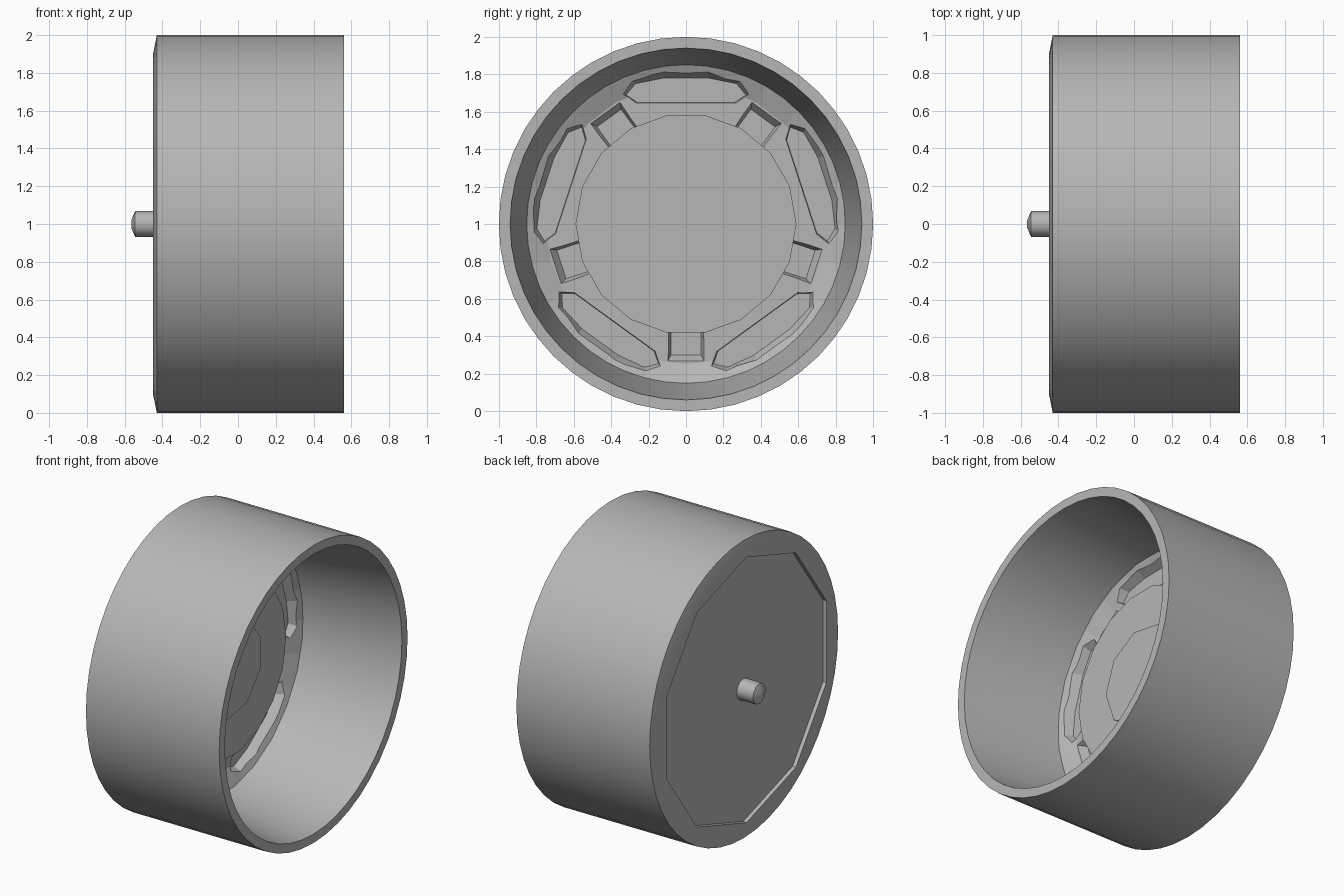
import bpy, bmesh, math

old = bpy.data.objects.get("Cube")
if old:
    bpy.data.objects.remove(old, do_unlink=True)

COLOUR = (0.47, 0.47, 0.47, 1)
grey = bpy.data.materials.new("mid_grey")
grey.use_nodes = True
grey.diffuse_color = COLOUR
grey.node_tree.nodes["Principled BSDF"].inputs["Base Color"].default_value = COLOUR

AXIS_Z = 1.0
SPOKES = 5


def finish(name, bm):
    bmesh.ops.recalc_face_normals(bm, faces=bm.faces)
    mesh = bpy.data.meshes.new(name)
    bm.to_mesh(mesh)
    bm.free()
    obj = bpy.data.objects.new(name, mesh)
    obj.location.z = AXIS_Z
    obj.data.materials.append(grey)
    bpy.context.collection.objects.link(obj)
    return obj


def activate(obj):
    bpy.ops.object.select_all(action="DESELECT")
    obj.select_set(True)
    bpy.context.view_layer.objects.active = obj


def turned(name, profile, sides, start=0.0):
    """Turn an (x, radius) profile about the x axis and cap both ends."""
    bm = bmesh.new()
    rings = []
    for x, r in profile:
        ring = []
        for i in range(sides):
            t = start + math.tau * i / sides
            ring.append(bm.verts.new((x, r * math.cos(t), r * math.sin(t))))
        rings.append(ring)
    for a, b in zip(rings, rings[1:]):
        for i in range(sides):
            j = (i + 1) % sides
            bm.faces.new((a[i], a[j], b[j], b[i]))
    bm.faces.new(rings[0])
    bm.faces.new(rings[-1])
    return finish(name, bm)


def pocket_cutter(name, low, high, x_low, x_high, first_angle):
    """Repeat a flared prism around the axis; outlines are (radial, sideways)."""
    bm = bmesh.new()
    for k in range(SPOKES):
        t = first_angle + math.tau * k / SPOKES
        c, s = math.cos(t), math.sin(t)
        rings = [[bm.verts.new((x, u * c - v * s, u * s + v * c)) for u, v in outline]
                 for x, outline in ((x_low, low), (x_high, high))]
        n = len(low)
        for i in range(n):
            j = (i + 1) % n
            bm.faces.new((rings[0][i], rings[0][j], rings[1][j], rings[1][i]))
        bm.faces.new(rings[0])
        bm.faces.new(rings[1])
    return finish(name, bm)


def cut(target, cutter):
    cutter.hide_render = True
    mod = target.modifiers.new("cut", "BOOLEAN")
    mod.operation = "DIFFERENCE"
    mod.solver = "EXACT"
    mod.object = cutter
    activate(target)
    bpy.ops.object.modifier_apply(modifier=mod.name)
    bpy.data.objects.remove(cutter, do_unlink=True)


def mirrored(half):
    return half + [(u, -v) for u, v in reversed(half)]


# Drum with a tapered inner wall, a back bevel and a ten-sided back recess
shell = turned("drum_shell", [(-0.45, 0.9), (-0.43, 1.0), (0.56, 1.0), (0.56, 0.94),
                              (-0.12, 0.85), (-0.28, 0.82)], 48)
cut(shell, turned("recess_cutter", [(-0.6, 0.9), (-0.425, 0.89)], 10, math.radians(18)))
activate(shell)
bpy.ops.object.shade_smooth_by_angle(angle=math.radians(25))

# Inner dish with a sloped outer ring
dish = turned("inner_dish", [(-0.32, 0.81), (-0.14, 0.85), (-0.11, 0.86), (-0.16, 0.75)], 24)

# Five slots around the hub
slots = pocket_cutter("slot_cutter",
                      [(0.56, 0.08), (0.70, 0.08), (0.70, -0.08), (0.56, -0.08)],
                      [(0.56, 0.11), (0.78, 0.12), (0.78, -0.12), (0.56, -0.11)],
                      -0.21, -0.09, -math.pi / 2)
cut(dish, slots)

# Five wide lobes between the slots
low = mirrored([(0.65, 0.26), (0.69, 0.32), (0.75, 0.27), (0.78, 0.12)])
high = mirrored([(0.64, 0.29), (0.70, 0.36), (0.77, 0.30), (0.83, 0.12)])
cut(dish, pocket_cutter("lobe_cutter", low, high, -0.185, -0.09, math.pi / 2))

# Raised hub disc and its shallow centre plate
turned("hub_disc", [(-0.23, 0.59), (-0.055, 0.59)], 18)
turned("hub_centre_plate", [(-0.06, 0.325), (-0.048, 0.325)], 9, math.radians(20))

# Axle peg
peg = turned("axle_peg", [(-0.41, 0.07), (-0.545, 0.068), (-0.565, 0.02)], 12)
activate(peg)
bpy.ops.object.shade_smooth_by_angle(angle=math.radians(35))
